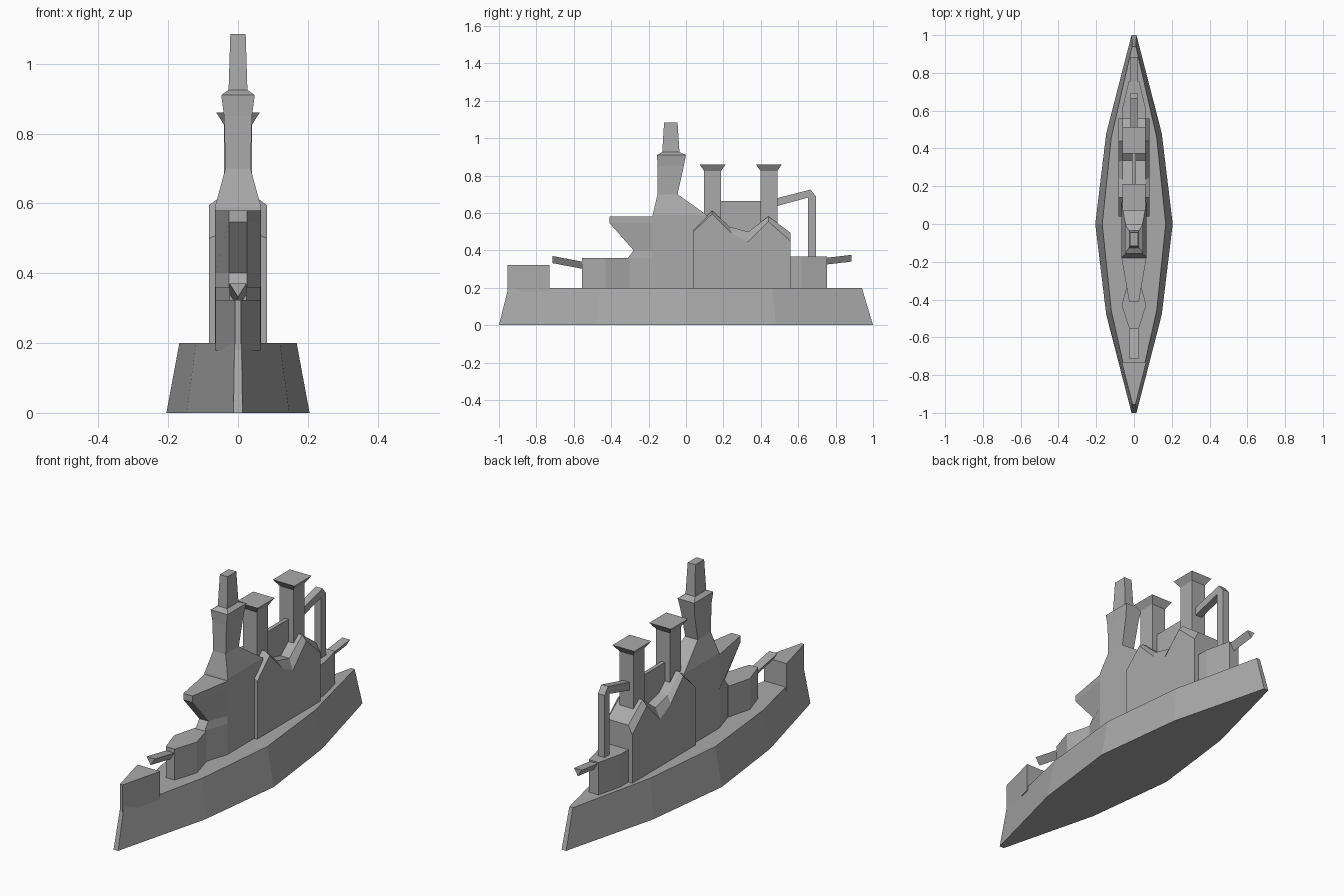
import bpy, bmesh, math

if "Cube" in bpy.data.objects:
    bpy.data.objects.remove(bpy.data.objects["Cube"])

grey = bpy.data.materials.new("ship grey")
grey.diffuse_color = (0.4, 0.4, 0.4, 1)
grey.use_nodes = True
grey.node_tree.nodes["Principled BSDF"].inputs["Base Color"].default_value = grey.diffuse_color


def loft(name, sections):
    """Skin a list of equal-length point rings and cap both ends."""
    bm = bmesh.new()
    rings = [[bm.verts.new(p) for p in s] for s in sections]
    n = len(rings[0])
    for a, b in zip(rings, rings[1:]):
        for i in range(n):
            j = (i + 1) % n
            bm.faces.new((a[i], a[j], b[j], b[i]))
    bm.faces.new(rings[0][::-1])
    bm.faces.new(rings[-1])
    bmesh.ops.recalc_face_normals(bm, faces=bm.faces)
    me = bpy.data.meshes.new(name)
    bm.to_mesh(me)
    bm.free()
    me.materials.append(grey)
    ob = bpy.data.objects.new(name, me)
    bpy.context.collection.objects.link(ob)
    return ob


def plan(half, z):
    """Mirror a half outline of (half width, y) into a ring at height z."""
    return [(w, y, z) for w, y in half] + [(-w, y, z) for w, y in reversed(half)]


def box_ring(z, w, y0, y1):
    return plan([(w, y0), (w, y1)], z)


def side_profile(name, pts, w):
    """Extrude a (y, z) profile symmetrically across x."""
    return loft(name, [[(x, y, z) for y, z in pts] for x in (-w, w)])


def gun(name, y0, z0, y1, z1, w, h):
    """Wedge-section barrel, point downwards."""
    return loft(name, [[(-w, y, z), (w, y, z), (0, y, z - h)]
                       for y, z in ((y0, z0), (y1, z1))])


# Hull
loft("hull", [
    plan([(0.013, -1), (0.147, -0.48), (0.205, 0), (0.147, 0.48), (0.013, 1)], 0),
    plan([(0.010, -0.95), (0.12, -0.46), (0.168, 0), (0.12, 0.46), (0.010, 0.94)], 0.2)])

# Raised bow block
bow = [(0.008, -0.955), (0.065, -0.73)]
loft("bow_block", [plan(bow, 0.177), plan(bow, 0.323)])

# Turrets and guns
front = [(0.025, -0.555), (0.065, -0.43), (0.03, -0.3)]
loft("front_turret", [plan(front, 0.19), plan(front, 0.36)])
rear = [(0.06, 0.54), (0.06, 0.62), (0.028, 0.755)]
loft("rear_turret", [plan(rear, 0.19), plan(rear, 0.368)])
gun("front_gun", -0.715, 0.37, -0.53, 0.335, 0.024, 0.038)
gun("rear_gun", 0.885, 0.376, 0.73, 0.358, 0.022, 0.036)

# Bridge with overhanging prow
loft("bridge", [
    plan([(0.026, yf), (0.066, -0.18), (0.066, 0.11)], z)
    for yf, z in ((-0.31, 0.19), (-0.31, 0.36), (-0.28, 0.4), (-0.41, 0.547), (-0.41, 0.58))])

# Tower and mast
loft("tower", [box_ring(*s) for s in (
    (0.57, 0.066, -0.18, 0.115), (0.59, 0.066, -0.178, 0.11),
    (0.70, 0.036, -0.152, -0.045), (0.85, 0.040, -0.152, -0.012),
    (0.91, 0.048, -0.155, 0.0), (0.925, 0.027, -0.127, -0.035),
    (1.085, 0.022, -0.117, -0.045))])

# Engine hall: gabled roof, outer edges lower than the inner ridge line
outer = [(0.04, 0.5), (0.14, 0.595), (0.245, 0.49), (0.33, 0.445), (0.44, 0.555), (0.558, 0.45)]
inner = [(0.04, 0.51), (0.14, 0.612), (0.235, 0.525), (0.335, 0.5), (0.44, 0.582), (0.558, 0.495)]
base = [(0.558, 0.19), (0.04, 0.19)]
loft("engine_hall", [[(x, y, z) for y, z in prof + base] for x, prof in (
    (-0.083, outer), (-0.06, inner), (0.06, inner), (0.083, outer))])

# Funnels with flared caps, joined by a thin wall
for i, y in enumerate((0.142, 0.443)):
    loft("funnel_%d" % (i + 1), [box_ring(z, w, y - d, y + d) for z, w, d in (
        (0.45, 0.04, 0.045), (0.825, 0.04, 0.045), (0.86, 0.062, 0.07))])
side_profile("funnel_wall", [(0.17, 0.45), (0.42, 0.45), (0.42, 0.665), (0.17, 0.665)], 0.01)

# Bent steam pipe from rear funnel to rear turret
side_profile("bent_pipe", [
    (0.46, 0.672), (0.665, 0.725), (0.694, 0.69), (0.694, 0.3),
    (0.652, 0.3), (0.652, 0.682), (0.46, 0.63)], 0.019)
